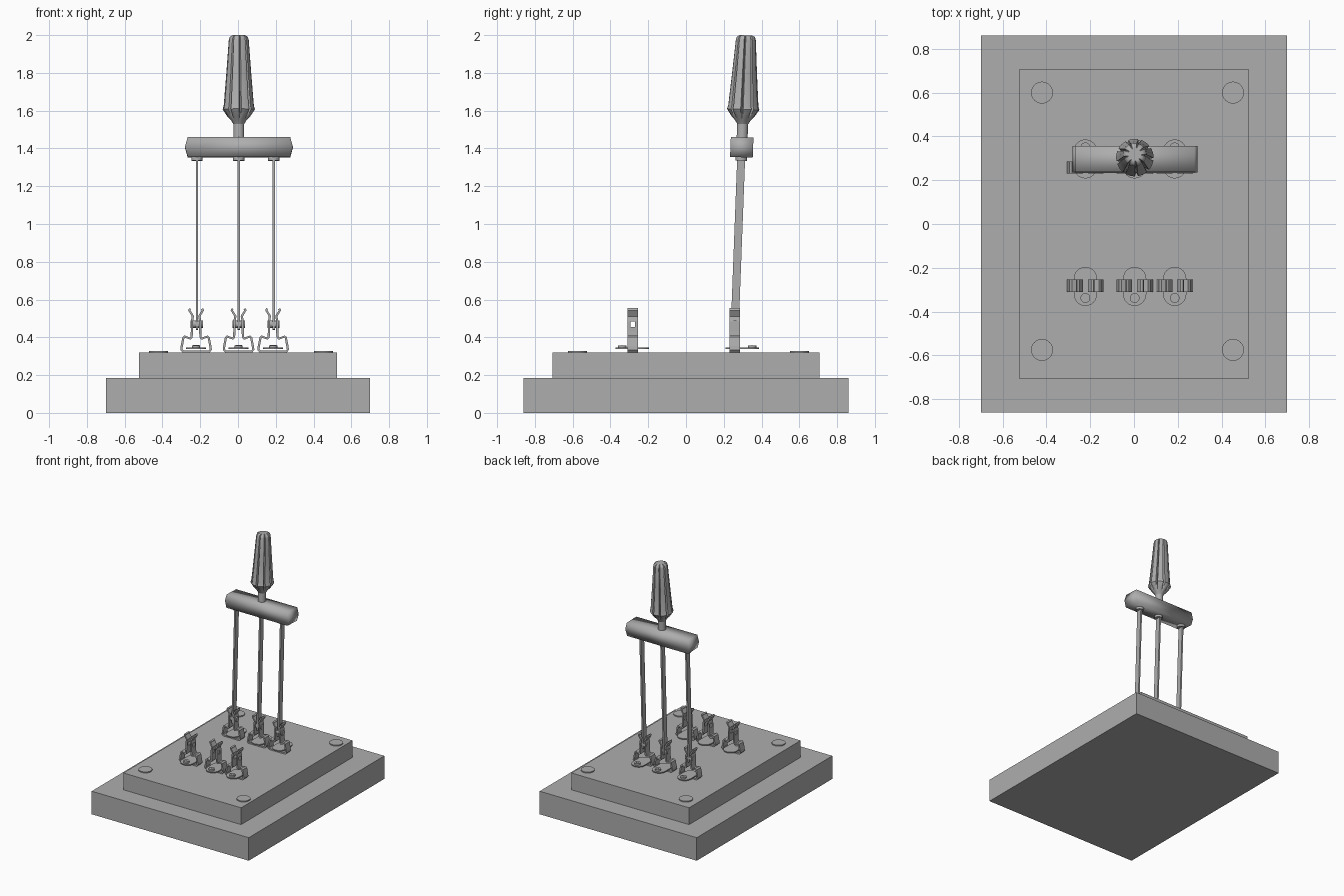
import bpy, bmesh, math
from mathutils import Matrix

old = bpy.data.objects.get("Cube")
if old:
    bpy.data.objects.remove(old, do_unlink=True)

GREY = (0.42, 0.42, 0.42, 1)
grey = bpy.data.materials.new("plain grey")
grey.use_nodes = True
grey.diffuse_color = GREY
grey.node_tree.nodes["Principled BSDF"].inputs["Base Color"].default_value = GREY

# The lever leans back slightly about its hinge line
HINGE_Z = 0.40
LEAN = Matrix.Translation((0.004, 0.257, HINGE_Z)) @ Matrix.Rotation(-0.038, 4, 'X')


def finish(name, bm, angle=None, matrix=None):
    """Turn a bmesh into a named, coloured object."""
    bmesh.ops.recalc_face_normals(bm, faces=bm.faces)
    mesh = bpy.data.meshes.new(name)
    bm.to_mesh(mesh)
    bm.free()
    mesh.materials.append(grey)
    obj = bpy.data.objects.new(name, mesh)
    bpy.context.collection.objects.link(obj)
    if matrix:
        obj.matrix_world = matrix
    if angle:
        bpy.ops.object.select_all(action='DESELECT')
        obj.select_set(True)
        bpy.context.view_layer.objects.active = obj
        bpy.ops.object.shade_smooth_by_angle(angle=math.radians(angle))
    return obj


def box(name, size, centre, matrix=None):
    bm = bmesh.new()
    bmesh.ops.create_cube(bm, size=1)
    bmesh.ops.scale(bm, vec=size, verts=bm.verts)
    bmesh.ops.translate(bm, vec=centre, verts=bm.verts)
    return finish(name, bm, matrix=matrix)


def disc(name, radius, depth, centre, matrix=None, axis='Z', sides=24):
    bm = bmesh.new()
    turn = Matrix.Rotation(math.pi / 2, 4, 'Y') if axis == 'X' else Matrix()
    bmesh.ops.create_cone(bm, cap_ends=True, segments=sides, radius1=radius,
                          radius2=radius, depth=depth,
                          matrix=Matrix.Translation(centre) @ turn)
    return finish(name, bm, 40, matrix)


def prism(name, points, direction, angle=None, matrix=None):
    """Extrude a closed outline along a direction."""
    bm = bmesh.new()
    face = bm.faces.new([bm.verts.new(p) for p in points])
    out = bmesh.ops.extrude_face_region(bm, geom=[face])
    verts = [v for v in out["geom"] if isinstance(v, bmesh.types.BMVert)]
    bmesh.ops.translate(bm, vec=direction, verts=verts)
    return finish(name, bm, angle, matrix)


# Two-step base with four flush screw caps
box("base_plinth", (1.395, 1.72, 0.185), (0, 0, 0.0925))
box("base_top", (1.046, 1.415, 0.135), (0, 0, 0.2525))
for x in (-0.42, 0.452):
    for y in (-0.575, 0.60):
        disc("mounting_screw", 0.05, 0.016, (x, y, 0.32), sides=32)

# Spring clip: half of the bent strip, mirrored, with a window in each jaw
HALF = [(0.07, 0.326), (0.078, 0.335), (0.076, 0.352), (0.067, 0.398),
        (0.06, 0.404), (0.03, 0.393), (0.024, 0.402), (0.022, 0.43),
        (0.022, 0.456), (0.022, 0.484), (0.017, 0.512), (0.036, 0.543),
        (0.032, 0.552)]
WINDOW = 8


def clip(x, y):
    path = [(-px, pz) for px, pz in reversed(HALF)] + HALF
    windows = (len(HALF) + WINDOW, len(HALF) - WINDOW - 2)
    rows = (-0.028, -0.012, 0.012, 0.028)
    bm = bmesh.new()
    grid = [[bm.verts.new((x + px, y + r, pz)) for r in rows] for px, pz in path]
    for i in range(len(path) - 1):
        for j in range(3):
            if j == 1 and i in windows:
                continue
            bm.faces.new((grid[i][j], grid[i + 1][j],
                          grid[i + 1][j + 1], grid[i][j + 1]))
    strip = finish("spring_clip", bm)
    thick = strip.modifiers.new("thickness", 'SOLIDIFY')
    thick.thickness = 0.012
    thick.offset = 0


def terminal(x, y):
    """Round-ended lug centred at y."""
    r, reach, n = 0.053, 0.036, 12
    arc = [(r * math.cos(math.pi * k / n), r * math.sin(math.pi * k / n))
           for k in range(n + 1)]
    outline = [(x + a, y + reach + b, 0.337) for a, b in arc]
    outline += [(x - a, y - reach - b, 0.337) for a, b in arc]
    prism("terminal_lug", outline, (0, 0, 0.008), 40)


# Two rows of clips: strip, lug and screw positions along the depth
for strip_y, lug_y, screw_y in ((-0.282, -0.285, -0.338), (0.258, 0.297, 0.35)):
    for x in (-0.222, 0.003, 0.186):
        clip(x, strip_y)
        terminal(x, lug_y)
        disc("terminal_screw", 0.022, 0.014, (x, screw_y, 0.351))
        box("screw_slot", (0.034, 0.006, 0.003), (x, screw_y, 0.358))

# Three blades with hinge pins and ferrules
for x in (-0.221, 0, 0.185):
    box("blade", (0.013, 0.042, 0.91), (x, -0.001, 0.495), LEAN)
    disc("hinge_pin", 0.02, 0.066, (x - 0.001, 0, 0.07), LEAN, 'X', 16)
    disc("blade_ferrule", 0.03, 0.03, (x, 0, 0.95), LEAN)

# Crossbar with ridged ends and softened shading
bar_outline = [(-0.27, 0.053), (0.272, 0.053), (0.287, 0),
               (0.272, -0.053), (-0.27, -0.053), (-0.285, 0)]
prism("crossbar", [(px, -0.06, pz + 1.007) for px, pz in bar_outline],
      (0, 0.12, 0), 180, LEAN)

# Handle stem
disc("handle_stem", 0.029, 0.14, (0, 0, 1.10), LEAN)

# Fluted grip: rings of height, rib radius and groove depth
RINGS = [(1.53, 0.029, 0), (1.548, 0.04, 0), (1.572, 0.062, 0.006),
         (1.608, 0.086, 0.018), (1.628, 0.08, 0.018), (1.80, 0.066, 0.013),
         (1.975, 0.053, 0.009), (1.992, 0.048, 0.008), (2.0, 0.034, 0.006)]
RIBS = 9
bm = bmesh.new()
loops = []
for z, radius, groove in RINGS:
    ring = []
    for k in range(RIBS * 4):
        # Three points across each rib, then one at the bottom of the groove
        phase = (k // 4 + (0, 0.38, 0.76, 0.88)[k % 4]) * 2 * math.pi / RIBS
        r = radius - (groove if k % 4 == 3 else 0)
        ring.append(bm.verts.new((r * math.cos(phase), r * math.sin(phase),
                                  z - HINGE_Z)))
    loops.append(ring)
for low, high in zip(loops, loops[1:]):
    for k in range(len(low)):
        n = (k + 1) % len(low)
        bm.faces.new((low[k], low[n], high[n], high[k]))
bm.faces.new(loops[0])
bm.faces.new(loops[-1])
finish("handle_grip", bm, 45, LEAN)
